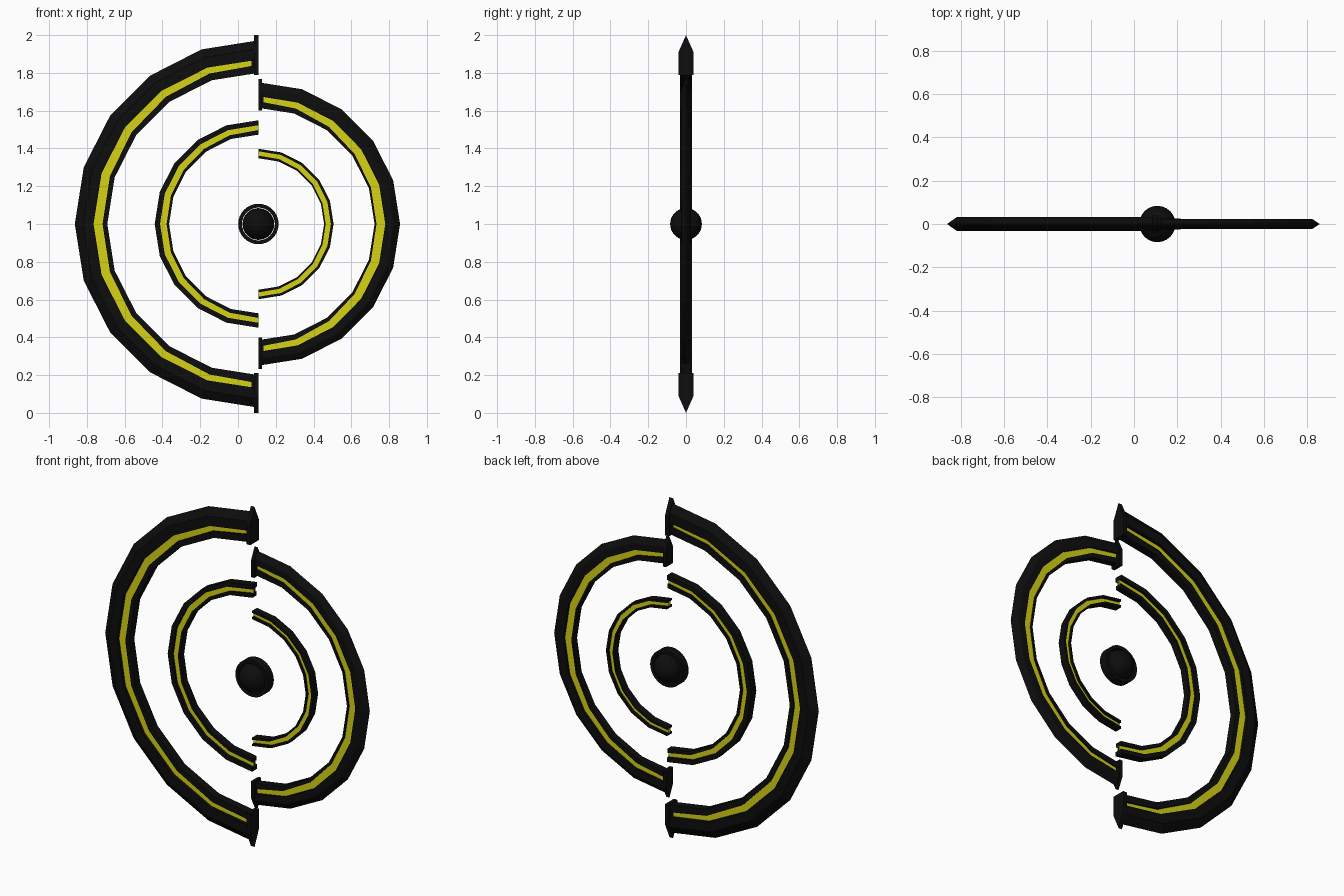
import bpy, bmesh, math

cube = bpy.data.objects.get("Cube")
if cube:
    bpy.data.objects.remove(cube, do_unlink=True)

CX, CZ = 0.108, 1.0
STEP = math.pi / 10


def material(name, rgb, rough):
    m = bpy.data.materials.new(name)
    m.use_nodes = True
    m.diffuse_color = (*rgb, 1)
    b = m.node_tree.nodes["Principled BSDF"]
    b.inputs["Base Color"].default_value = (*rgb, 1)
    b.inputs["Roughness"].default_value = rough
    return m


BLACK = material("matte black", (0.004, 0.004, 0.004), 0.8)
YELLOW = material("yellow", (0.66, 0.64, 0.008), 0.6)


def finish(name, bm, mat):
    bmesh.ops.recalc_face_normals(bm, faces=bm.faces)
    mesh = bpy.data.meshes.new(name)
    bm.to_mesh(mesh)
    bm.free()
    mesh.materials.append(mat)
    ob = bpy.data.objects.new(name, mesh)
    bpy.context.collection.objects.link(ob)
    return ob


def mirrored(half):
    """Close a front half profile of (radius, depth) with its back half."""
    return [(r, -d) for r, d in half] + [(r, d) for r, d in reversed(half) if d > 0]


def sweep(name, profile, side, mat, trim=0.0):
    """Sweep a (radius, y) profile along a ten-sided half circle."""
    bm = bmesh.new()
    rings = []
    for i in range(11):
        a = min(max(i * STEP, trim), math.pi - trim)
        chord = math.cos(STEP / 2) / math.cos(a % STEP - STEP / 2)
        bulge = math.sin(a)
        rings.append([bm.verts.new((CX + side * r * chord * math.sin(a), y,
                                    CZ + r * chord * math.cos(a)))
                      for r, y in profile(bulge)])
    n = len(rings[0])
    for p, q in zip(rings, rings[1:]):
        for k in range(n):
            bm.faces.new((p[k], p[(k + 1) % n], q[(k + 1) % n], q[k]))
    bm.faces.new(rings[0])
    bm.faces.new(rings[-1])
    return finish(name, bm, mat)


def arc(name, side, inner, outer, ends, middle, depth, low, floor, bevel, trim):
    """Grooved half ring with a yellow strip lying in the groove."""
    def groove(b):
        return [e + (m - e) * b for e, m in zip(ends, middle)]

    def body(b):
        g0, g1 = groove(b)
        half = [(inner, low), (g0, low), (g0, floor), (g1, floor), (g1, depth)]
        half += [(outer - bevel, depth), (outer, 0)] if bevel else [(outer, depth)]
        return mirrored(half)

    def strip(b):
        g0, g1 = groove(b)
        return mirrored([(g0, floor + 0.003), (g1, floor + 0.003)])

    sweep(name, body, side, BLACK)
    sweep(name + "_strip", strip, side, YELLOW, trim)


def end_cap(name, side, up, inner, outer, shoulder, depth, width):
    """Pointed plate closing one end of an outer half ring."""
    outline = mirrored([(inner, depth), (shoulder, depth), (outer, 0)])
    bm = bmesh.new()
    near, far = [[bm.verts.new((CX + x, y, CZ + up * r)) for r, y in outline]
                 for x in (0, side * width)]
    n = len(outline)
    for k in range(n):
        bm.faces.new((near[k], near[(k + 1) % n], far[(k + 1) % n], far[k]))
    bm.faces.new(near)
    bm.faces.new(far)
    finish(name, bm, BLACK)


# Half rings: large and small on each side
arc("right_outer_arc", -1, 0.80, 0.972, (0.843, 0.87), (0.825, 0.873),
    0.032, 0.024, 0.01, 0.045, 0.042)
arc("left_outer_arc", 1, 0.615, 0.75, (0.65, 0.677), (0.625, 0.672),
    0.024, 0.02, 0.008, 0.035, 0.04)
arc("right_inner_arc", -1, 0.473, 0.549, (0.497, 0.523), (0.486, 0.521),
    0.024, 0.02, 0.006, 0, 0)
arc("left_inner_arc", 1, 0.348, 0.398, (0.362, 0.385), (0.356, 0.384),
    0.022, 0.022, 0.005, 0, 0)

# End caps of the outer half rings
for up, word in ((1, "upper"), (-1, "lower")):
    end_cap(word + "_right_cap", -1, up, 0.79, 1.0, 0.91, 0.04, 0.024)
    end_cap(word + "_left_cap", 1, up, 0.6, 0.768, 0.70, 0.033, 0.02)

# Central ball
bpy.ops.mesh.primitive_uv_sphere_add(segments=24, ring_count=16, radius=0.084,
                                     location=(CX, 0, CZ))
ball = bpy.context.object
ball.name = "centre_ball"
ball.data.materials.append(BLACK)
bpy.ops.object.shade_smooth_by_angle()

# Collar around the ball
bm = bmesh.new()
collar = mirrored([(0.087, 0.026), (0.107, 0.026)])
loops = [[bm.verts.new((CX + r * math.cos(a), y, CZ + r * math.sin(a)))
          for r, y in collar]
         for a in (math.tau * i / 32 for i in range(32))]
for i, p in enumerate(loops):
    q = loops[(i + 1) % len(loops)]
    for k in range(4):
        bm.faces.new((p[k], p[(k + 1) % 4], q[(k + 1) % 4], q[k]))
finish("ball_collar", bm, BLACK)
